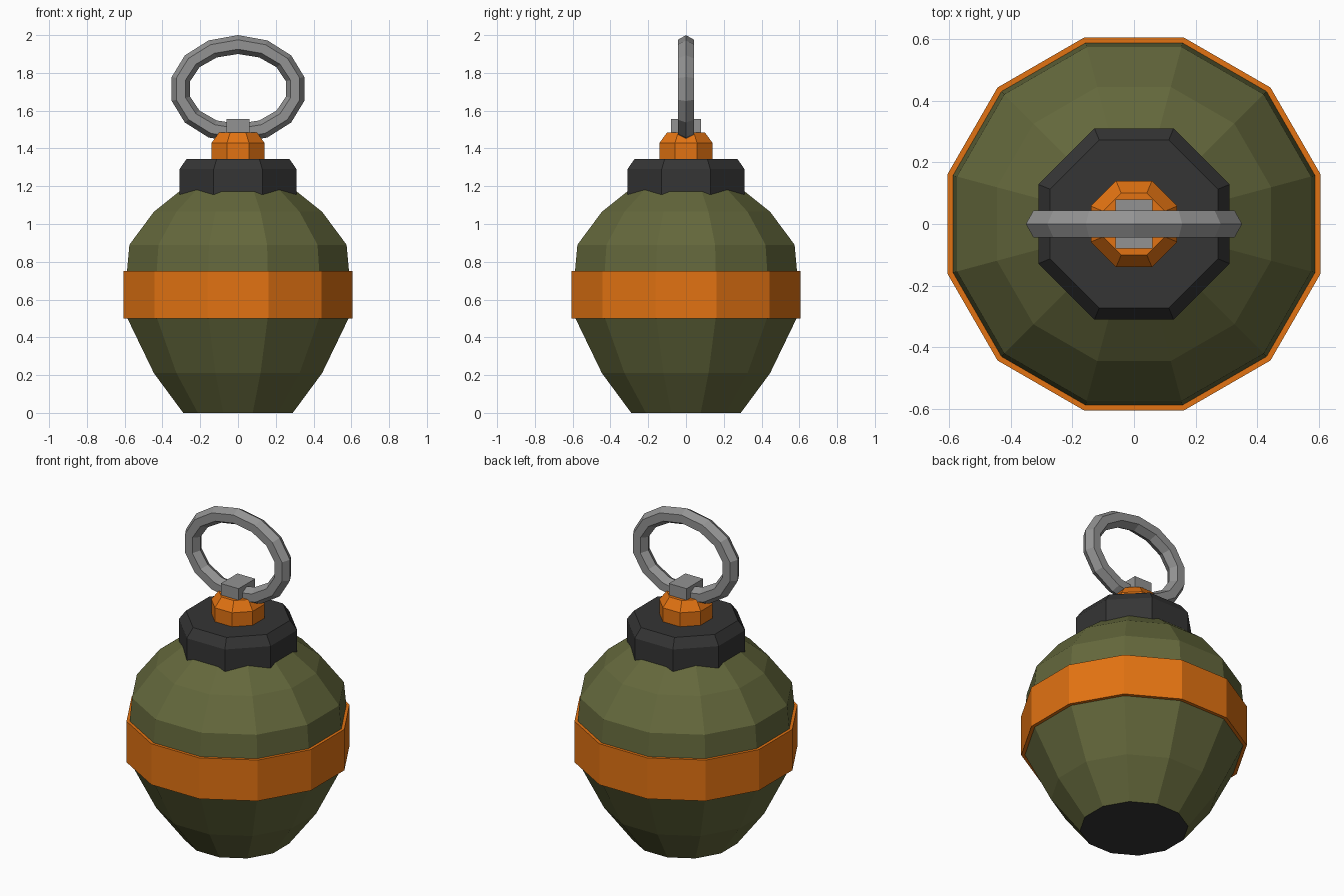
import bpy, bmesh
from math import pi, cos, sin

default = bpy.data.objects.get("Cube")
if default:
    bpy.data.objects.remove(default, do_unlink=True)


def material(name, rgb):
    m = bpy.data.materials.new(name)
    m.use_nodes = True
    m.diffuse_color = (*rgb, 1)
    m.node_tree.nodes["Principled BSDF"].inputs["Base Color"].default_value = (*rgb, 1)
    return m


olive = material("olive green", (0.127, 0.138, 0.045))
orange = material("orange", (0.76, 0.17, 0.006))
charcoal = material("charcoal", (0.035, 0.035, 0.035))
steel = material("steel grey", (0.29, 0.29, 0.29))


def finish(name, bm, *mats):
    bmesh.ops.recalc_face_normals(bm, faces=bm.faces)
    mesh = bpy.data.meshes.new(name)
    bm.to_mesh(mesh)
    bm.free()
    for m in mats:
        mesh.materials.append(m)
    obj = bpy.data.objects.new(name, mesh)
    bpy.context.collection.objects.link(obj)
    return obj


def bridge(bm, a, b):
    n = len(a)
    for i in range(n):
        j = (i + 1) % n
        bm.faces.new((a[i], a[j], b[j], b[i]))


def lathe(name, sides, profile, *mats):
    """Faceted solid; profile is (distance to flat side, z), flats face the axes."""
    bm = bmesh.new()
    rings = []
    for apothem, z in profile:
        r = apothem / cos(pi / sides)
        angles = [(i + 0.5) * 2 * pi / sides for i in range(sides)]
        rings.append([bm.verts.new((r * cos(a), r * sin(a), z)) for a in angles])
    for a, b in zip(rings, rings[1:]):
        bridge(bm, a, b)
    bm.faces.new(rings[0])
    bm.faces.new(rings[-1])
    return finish(name, bm, *mats)


# Body with a dark base
body = lathe("body", 12, [(0.29, 0), (0.445, 0.21), (0.59, 0.51), (0.592, 0.70),
                          (0.575, 0.89), (0.445, 1.065), (0.27, 1.205)], olive, charcoal)
for face in body.data.polygons:
    if face.normal.z < -0.9:
        face.material_index = 1

# Band, collar and cap
lathe("band", 12, [(0.605, 0.5), (0.605, 0.75)], orange)
lathe("collar", 8, [(0.31, 1.12), (0.31, 1.29), (0.272, 1.345)], charcoal)
lathe("cap", 8, [(0.14, 1.33), (0.14, 1.43), (0.10, 1.485)], orange)

# Block that holds the ring
bm = bmesh.new()
bmesh.ops.create_cube(bm, size=1)
bmesh.ops.scale(bm, vec=(0.12, 0.16, 0.10), verts=bm.verts)
bmesh.ops.translate(bm, vec=(0, 0, 1.505), verts=bm.verts)
finish("ring_holder", bm, steel)

# Oval pull ring with a hexagonal section
bm = bmesh.new()
segments, section, thick = 14, 6, 0.05
loops = []
for i in range(segments):
    t = 2 * pi * i / segments
    loop = []
    for k in range(section):
        s = 2 * pi * k / section
        out = thick * cos(s)
        loop.append(bm.verts.new(((0.31 + out) * sin(t), thick * sin(s),
                                  1.715 + (0.235 + out) * cos(t))))
    loops.append(loop)
for i in range(segments):
    bridge(bm, loops[i], loops[(i + 1) % segments])
finish("pull_ring", bm, steel)
